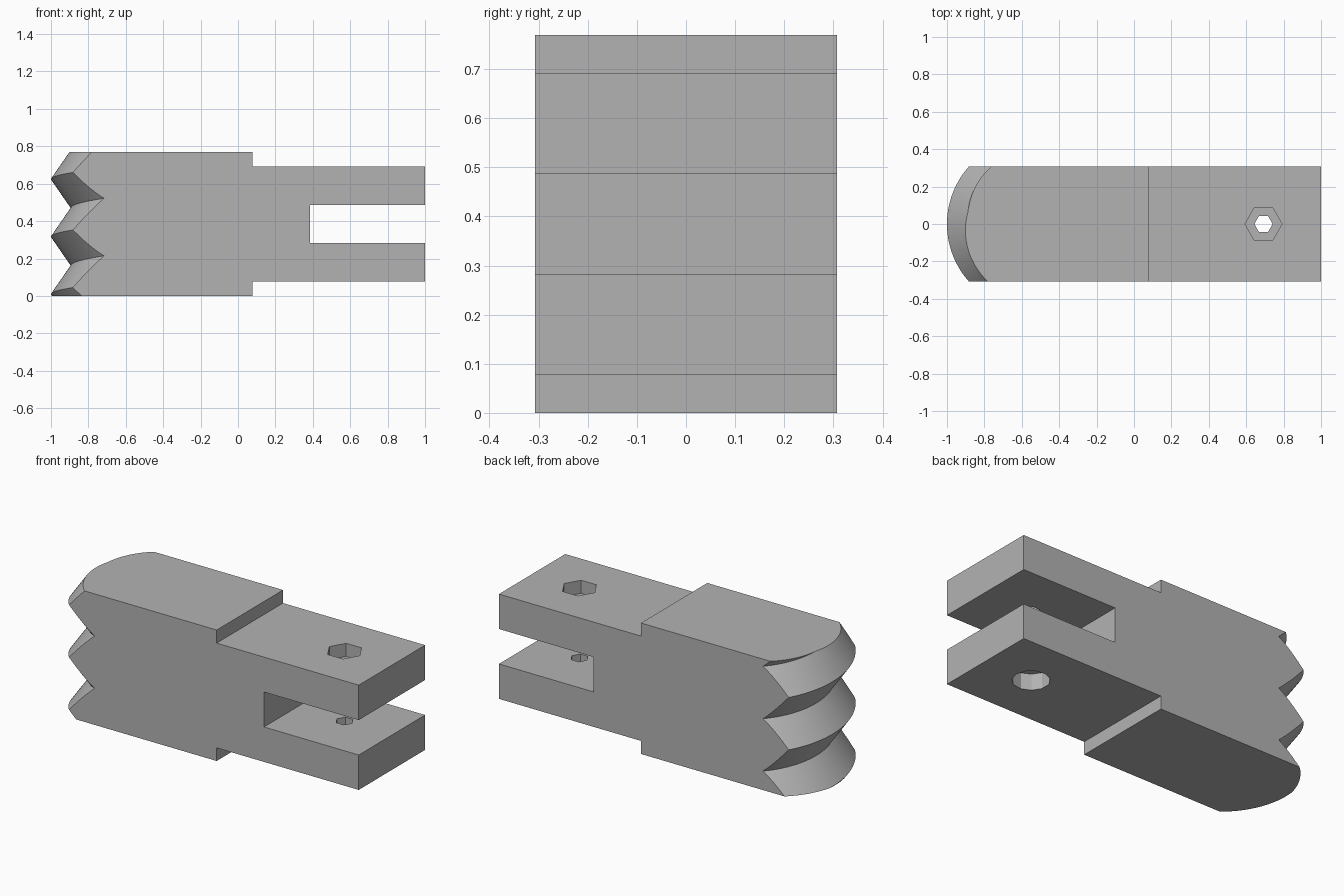
import bpy, bmesh, math

if "Cube" in bpy.data.objects:
    bpy.data.objects.remove(bpy.data.objects["Cube"])

U = 1 / 13                       # module all dimensions are based on
W, H = 4 * U, 10 * U             # half width, full height
CX, R_CREST, R_ROOT = -1 + 6 * U, 6 * U, 0.355
PITCH, Z_CREST = 4 * U, 0.009
HOLE_X = 9 * U

grey = bpy.data.materials.new("plain_grey")
grey.diffuse_color = (0.45, 0.45, 0.45, 1)
grey.use_nodes = True
grey.node_tree.nodes["Principled BSDF"].inputs["Base Color"].default_value = grey.diffuse_color


def loft(name, rings):
    """Closed solid through a list of rings with equal point counts."""
    bm = bmesh.new()
    vs = [[bm.verts.new(p) for p in ring] for ring in rings]
    n = len(vs[0])
    for a, b in zip(vs, vs[1:]):
        for i in range(n):
            j = (i + 1) % n
            bm.faces.new((a[i], a[j], b[j], b[i]))
    bm.faces.new(vs[0][::-1])
    bm.faces.new(vs[-1])
    bmesh.ops.recalc_face_normals(bm, faces=bm.faces)
    me = bpy.data.meshes.new(name)
    bm.to_mesh(me)
    bm.free()
    me.materials.append(grey)
    ob = bpy.data.objects.new(name, me)
    bpy.context.collection.objects.link(ob)
    return ob


def prism(name, sides, radius, z0, z1):
    """Upright polygon bore at the bolt position."""
    angles = [2 * math.pi * i / sides for i in range(sides)]
    return loft(name, [[(HOLE_X + radius * math.cos(a), radius * math.sin(a), z)
                        for a in angles] for z in (z0, z1)])


# Stepped block with a forked end, as a side profile
t = 8 * U / 3
profile = [(-1.05, 0), (U, 0), (U, U), (1, U), (1, U + t), (5 * U, U + t),
           (5 * U, H - U - t), (1, H - U - t), (1, H - U), (U, H - U), (U, H), (-1.05, H)]
body = loft("threaded_fork_jaw", [[(x, y, z) for x, z in profile] for y in (-W, W)])

# Helical thread cutter: zigzag section swept along the screw
comb = []
for k in range(-2, 5):
    z = Z_CREST + k * PITCH
    comb += [(R_CREST, z), (R_ROOT, z + PITCH / 2)]
comb.append((R_CREST, Z_CREST + 5 * PITCH))
comb += [(0.8, comb[-1][1]), (0.8, comb[0][1])]
rings = []
STEPS = 60
for i in range(STEPS + 1):
    a = math.radians(-75 + 150 * i / STEPS)
    rings.append([(CX - r * math.cos(a), -r * math.sin(a), z + PITCH * a / (2 * math.pi))
                  for r, z in comb])

# Bolt hole, nut pocket on top, round head recess below
cutters = [loft("thread_cutter", rings),
           prism("bolt_hole_cutter", 6, 0.049, -0.1, 1),
           prism("nut_pocket_cutter", 6, 0.099, H - U - 0.077, 1),
           prism("head_recess_cutter", 11, 0.1, -0.1, U + 0.095)]

bpy.context.view_layer.objects.active = body
body.select_set(True)
for c in cutters:
    c.hide_render = True
    m = body.modifiers.new(c.name, 'BOOLEAN')
    m.operation, m.solver, m.object = 'DIFFERENCE', 'EXACT', c
    bpy.ops.object.modifier_apply(modifier=m.name)
    bpy.data.objects.remove(c)

bpy.ops.object.shade_smooth_by_angle(angle=math.radians(25))
